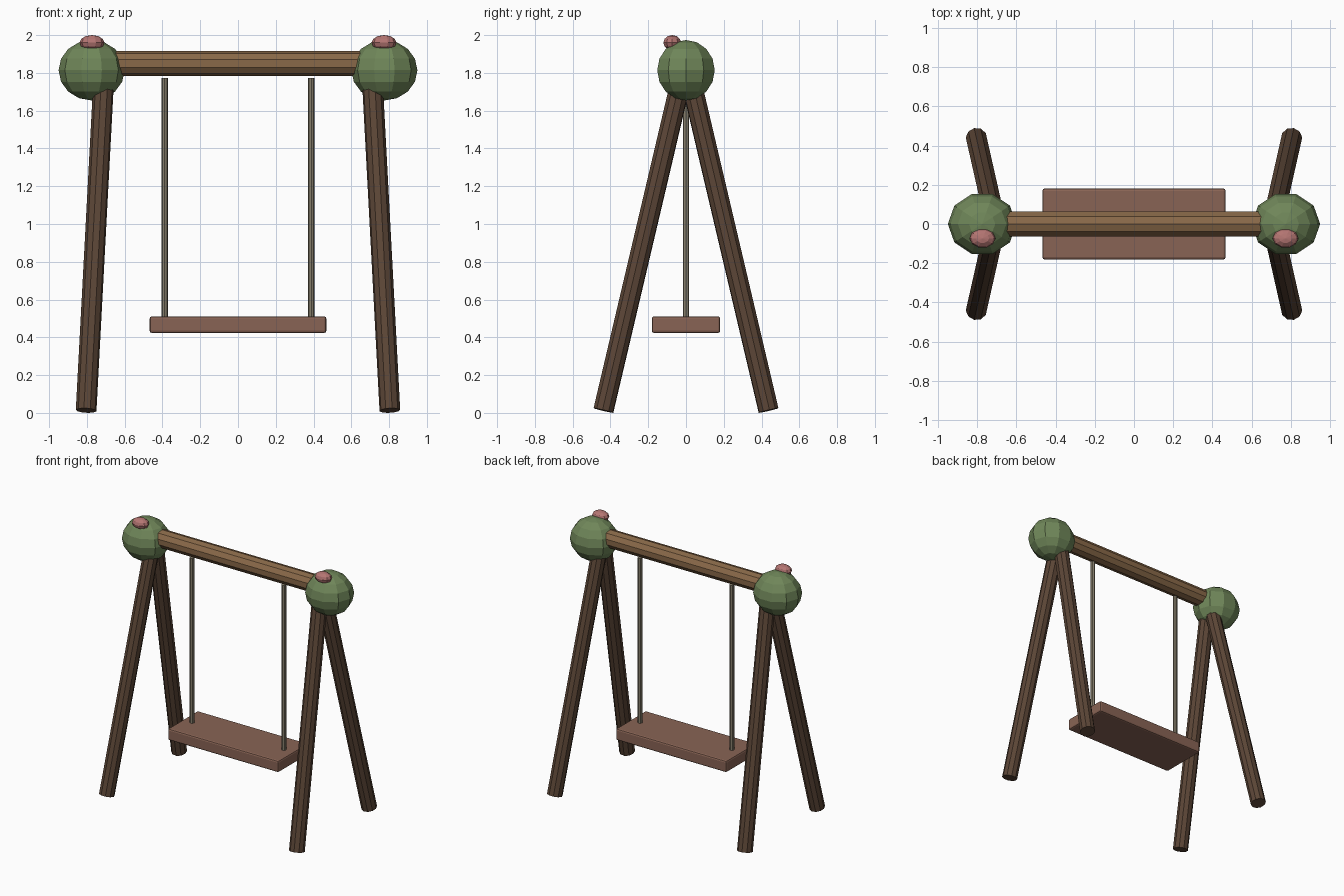
import bpy
from math import pi
from mathutils import Vector

if "Cube" in bpy.data.objects:
    bpy.data.objects.remove(bpy.data.objects["Cube"])


def material(name, rgb):
    m = bpy.data.materials.new(name)
    m.diffuse_color = (*rgb, 1)
    m.use_nodes = True
    m.node_tree.nodes["Principled BSDF"].inputs["Base Color"].default_value = m.diffuse_color
    return m


BEAM = material("beam_wood", (0.25, 0.14, 0.065))
LEG = material("dark_wood", (0.105, 0.06, 0.037))
SEAT = material("seat_wood", (0.25, 0.127, 0.09))
ROPE = material("rope", (0.24, 0.21, 0.15))
LEAF = material("leaves", (0.16, 0.24, 0.10))
BLOSSOM = material("blossom", (0.46, 0.18, 0.17))


def finish(name, mat):
    ob = bpy.context.object
    ob.name = name
    ob.data.materials.append(mat)
    return ob


def pole(name, a, b, radius, sides, mat):
    a, b = Vector(a), Vector(b)
    d = b - a
    bpy.ops.mesh.primitive_cylinder_add(
        vertices=sides, radius=radius, depth=d.length, location=(a + b) / 2,
        rotation=d.to_track_quat('Z', 'Y').to_euler())
    return finish(name, mat)


def ball(name, centre, radii, segments, rings, mat):
    bpy.ops.mesh.primitive_uv_sphere_add(
        segments=segments, ring_count=rings, radius=1, location=centre,
        rotation=(0, 0, pi / 2))
    ob = finish(name, mat)
    # rotated a quarter turn, so local x and y swap
    ob.scale = (radii[1], radii[0], radii[2])
    return ob


# top beam
pole("top_beam", (-0.76, 0, 1.85), (0.76, 0, 1.85), 0.066, 10, BEAM)

for sx, side in ((-1, "left"), (1, "right")):
    # splayed legs
    for sy, end in ((-1, "front"), (1, "back")):
        pole(f"{end}_{side}_leg", (sx * 0.804, sy * 0.437, 0.013),
             (sx * 0.708, sy * 0.012, 1.82), 0.055, 10, LEG)
    # leafy clump with a blossom on each corner
    ball(f"{side}_leaf_clump", (sx * 0.775, 0, 1.814),
         (0.175, 0.16, 0.16), 10, 8, LEAF)
    ball(f"{side}_blossom", (sx * 0.773, -0.073, 1.96),
         (0.066, 0.049, 0.04), 10, 6, BLOSSOM)
    # hanging rope
    pole(f"{side}_rope", (sx * 0.388, 0, 0.49), (sx * 0.388, 0, 1.772),
         0.017, 8, ROPE)

# seat plank with softened edges
bpy.ops.mesh.primitive_cube_add(size=1, location=(0, 0, 0.467))
seat = finish("seat", SEAT)
seat.scale = (0.936, 0.362, 0.088)
bpy.ops.object.transform_apply(location=False, rotation=False, scale=True)
bevel = seat.modifiers.new("soft_edges", 'BEVEL')
bevel.width = 0.012
bevel.segments = 2
